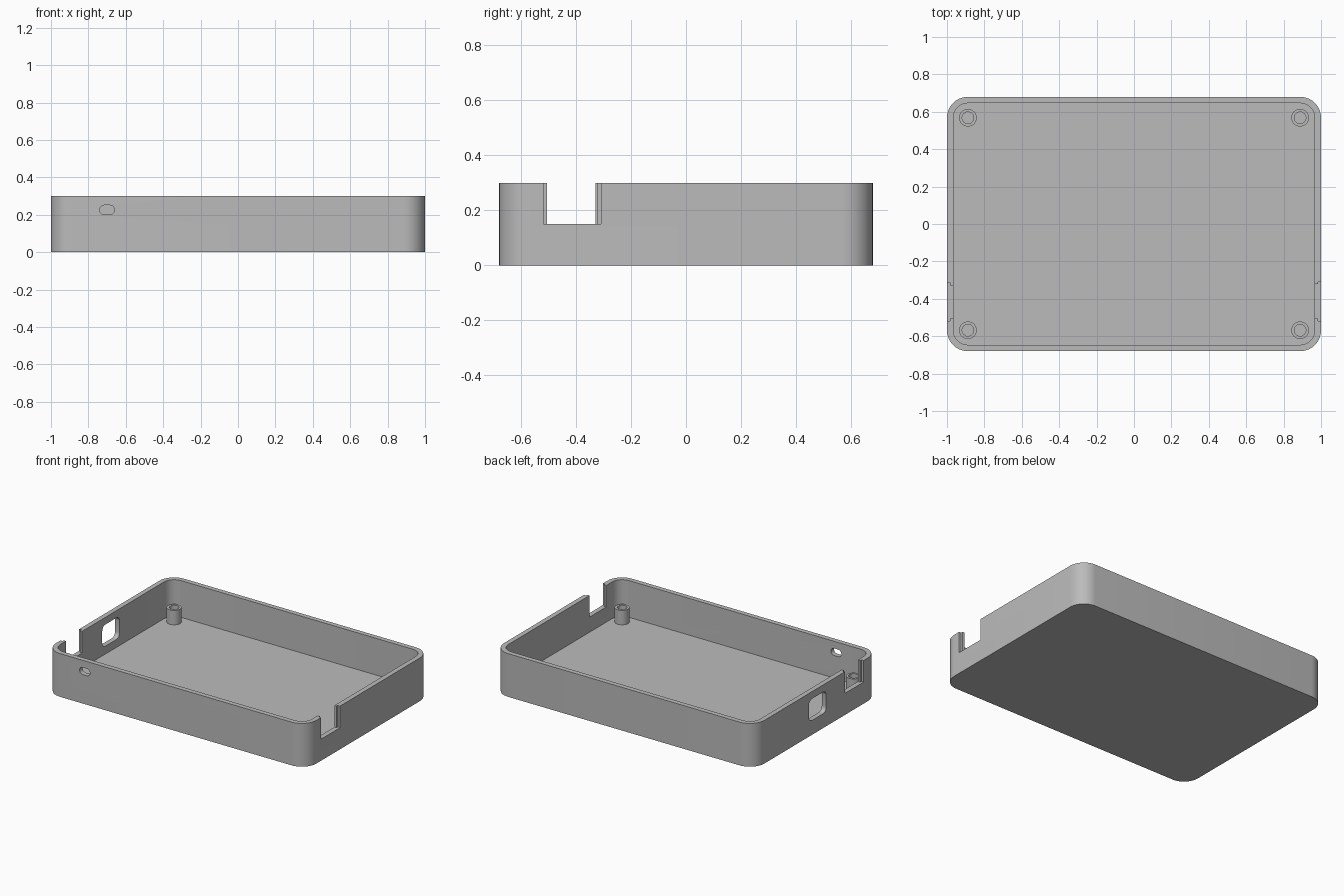
import bpy
import bmesh
import math
from mathutils import Matrix, Vector

if "Cube" in bpy.data.objects:
    bpy.data.objects.remove(bpy.data.objects["Cube"])

HX, HY, H = 1.0, 0.68, 0.30      # outer half sizes and height
WALL, FLOOR, R = 0.034, 0.045, 0.112

grey = bpy.data.materials.new("plain grey")
grey.diffuse_color = (0.5, 0.5, 0.5, 1)
grey.use_nodes = True
grey.node_tree.nodes["Principled BSDF"].inputs["Base Color"].default_value = grey.diffuse_color


def finish(name, bm):
    bmesh.ops.recalc_face_normals(bm, faces=bm.faces)
    mesh = bpy.data.meshes.new(name)
    bm.to_mesh(mesh)
    bm.free()
    mesh.materials.append(grey)
    obj = bpy.data.objects.new(name, mesh)
    bpy.context.collection.objects.link(obj)
    return obj


def outline(hx, hy, r, steps=10):
    """Rounded rectangle, counter-clockwise."""
    pts = []
    for k, (sx, sy) in enumerate(((1, 1), (-1, 1), (-1, -1), (1, -1))):
        for i in range(steps + 1):
            a = math.pi / 2 * (k + i / steps)
            p = Vector((sx * (hx - r) + r * math.cos(a),
                        sy * (hy - r) + r * math.sin(a)))
            if not pts or (p - pts[-1]).length > 1e-5:
                pts.append(p)
    if (pts[0] - pts[-1]).length < 1e-5:
        pts.pop()
    return pts


def prism(name, pts, low, high, matrix=Matrix()):
    bm = bmesh.new()
    bottom = [bm.verts.new((p.x, p.y, low)) for p in pts]
    top = [bm.verts.new((p.x, p.y, high)) for p in pts]
    bm.faces.new(bottom[::-1])
    bm.faces.new(top)
    n = len(pts)
    for i in range(n):
        j = (i + 1) % n
        bm.faces.new((bottom[i], bottom[j], top[j], top[i]))
    bmesh.ops.transform(bm, matrix=matrix, verts=bm.verts)
    return finish(name, bm)


def block(name, x0, x1, y0, y1, z0, z1):
    bm = bmesh.new()
    bmesh.ops.create_cube(bm, size=1)
    for v in bm.verts:
        v.co = ((x0 + x1) / 2 + v.co.x * (x1 - x0),
                (y0 + y1) / 2 + v.co.y * (y1 - y0),
                (z0 + z1) / 2 + v.co.z * (z1 - z0))
    return finish(name, bm)


def smooth(obj):
    bpy.ops.object.select_all(action='DESELECT')
    obj.select_set(True)
    bpy.context.view_layer.objects.active = obj
    bpy.ops.object.shade_smooth_by_angle(angle=math.radians(30))


# Open tray body
tray = prism("tray", outline(HX, HY, R), 0, H)
cutters = [prism("cavity_cutter", outline(HX - WALL, HY - WALL, R - WALL), FLOOR, 0.5)]

# Side notches with a wider rebate on the outer half of the wall
mid = HX - WALL / 2
for s, inner_end, outer_end in ((1, -0.322, -0.309), (-1, -0.330, -0.313)):
    for label, a, b, y0, y1 in (("notch", 0.9, 1.1, -0.505, inner_end),
                                ("rebate", mid, 1.1, -0.519, outer_end)):
        x0, x1 = sorted((s * a, s * b))
        cutters.append(block(label + "_cutter", x0, x1, y0, y1, 0.15, 0.5))

# Rounded window in the left wall
cutters.append(prism("window_cutter", outline(0.075, 0.095, 0.035, 6), -0.1, 0.1,
                     Matrix.Translation((-HX, -0.014, 0.175))
                     @ Matrix.Rotation(math.pi / 2, 4, 'Y')))

# Small slot hole in the front wall
cutters.append(prism("slot_cutter", outline(0.04, 0.025, 0.025, 6), -0.1, 0.1,
                     Matrix.Translation((-0.70, -HY, 0.226))
                     @ Matrix.Rotation(math.pi / 2, 4, 'X')))

for c in cutters:
    mod = tray.modifiers.new(c.name, 'BOOLEAN')
    mod.operation, mod.solver, mod.object = 'DIFFERENCE', 'EXACT', c
bpy.context.view_layer.update()
cut_mesh = bpy.data.meshes.new_from_object(
    tray.evaluated_get(bpy.context.evaluated_depsgraph_get()))
tray.modifiers.clear()
tray.data = cut_mesh
cut_mesh.name = "tray"
for c in cutters:
    bpy.data.objects.remove(c)
smooth(tray)


# Hollow screw posts in the corners
def post(name, x, y, outer=0.047, inner=0.031, low=FLOOR - 0.005, high=0.145, n=32):
    bm = bmesh.new()
    profile = ((outer, low), (outer, high), (inner, high), (inner, low))
    rings = [[bm.verts.new((x + r * math.cos(2 * math.pi * i / n),
                            y + r * math.sin(2 * math.pi * i / n), z))
              for i in range(n)] for r, z in profile]
    for k in range(4):
        a, b = rings[k], rings[(k + 1) % 4]
        for i in range(n):
            j = (i + 1) % n
            bm.faces.new((a[i], a[j], b[j], b[i]))
    smooth(finish(name, bm))


for sx, side in ((-1, "left"), (1, "right")):
    for sy, end in ((-1, "front"), (1, "back")):
        post(f"screw_post_{end}_{side}", sx * (HX - R), sy * (HY - R))
